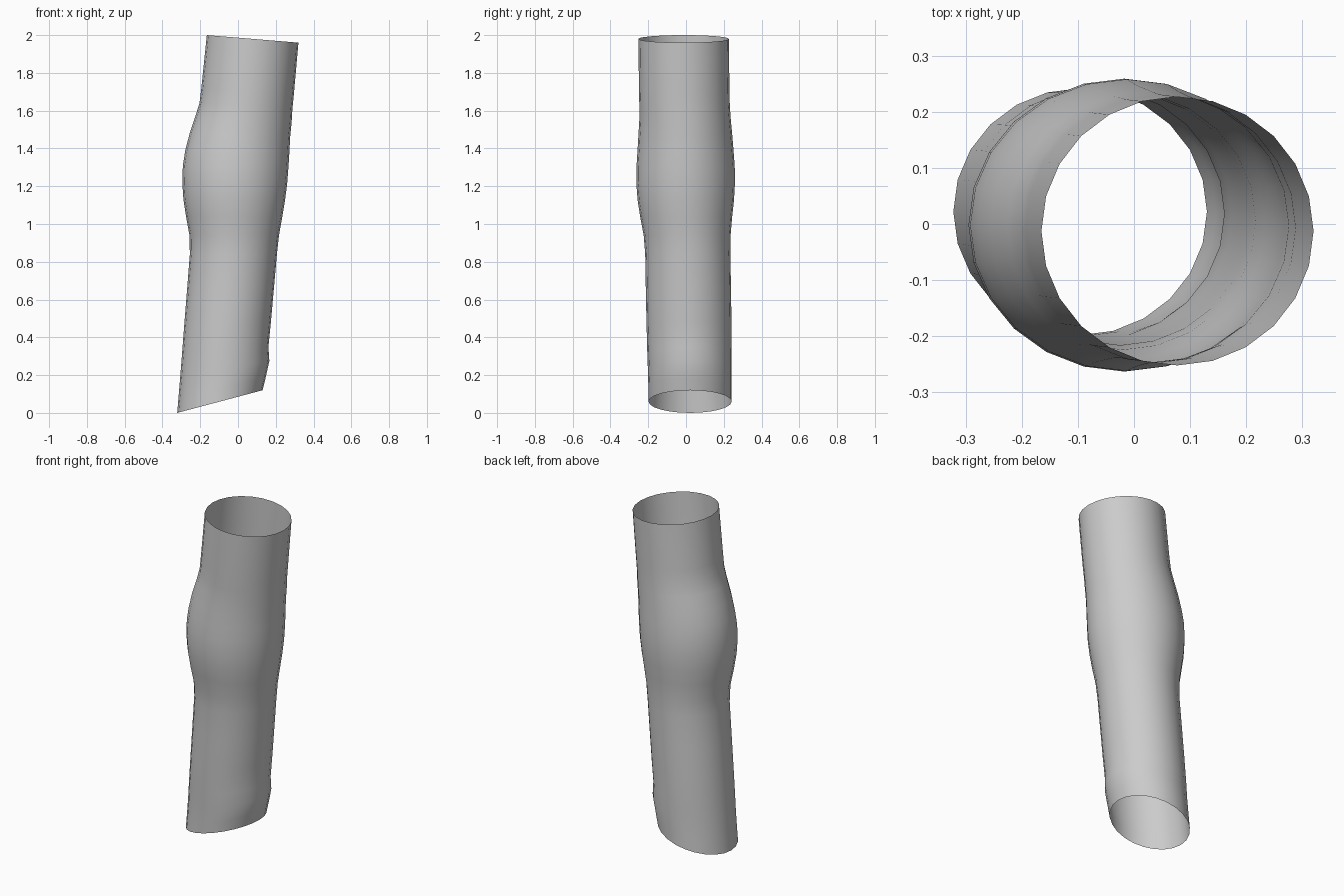
import bpy, bmesh, math

SIDES = 24
# sections: left x, left z, right x, right z, front y, back y
SECTIONS = [
    (-0.322, 0.00, 0.130, 0.12, -0.198, 0.242),
    (-0.315, 0.08, 0.146, 0.185, -0.199, 0.242),
    (-0.306, 0.19, 0.166, 0.275, -0.202, 0.242),
    (-0.298, 0.29, 0.161, 0.35, -0.205, 0.242),
    (-0.285, 0.46, 0.174, 0.48, -0.209, 0.241),
    (-0.269, 0.66, 0.191, 0.67, -0.213, 0.238),
    (-0.255, 0.84, 0.206, 0.84, -0.216, 0.235),
    (-0.257, 0.94, 0.217, 0.94, -0.224, 0.236),
    (-0.275, 1.04, 0.233, 1.03, -0.242, 0.244),
    (-0.289, 1.13, 0.248, 1.12, -0.256, 0.254),
    (-0.295, 1.22, 0.260, 1.21, -0.263, 0.259),
    (-0.292, 1.31, 0.267, 1.30, -0.262, 0.258),
    (-0.279, 1.39, 0.272, 1.38, -0.257, 0.252),
    (-0.256, 1.48, 0.276, 1.46, -0.252, 0.245),
    (-0.226, 1.57, 0.284, 1.54, -0.247, 0.237),
    (-0.204, 1.64, 0.288, 1.61, -0.247, 0.232),
    (-0.194, 1.72, 0.296, 1.69, -0.249, 0.230),
    (-0.165, 2.00, 0.320, 1.96, -0.252, 0.227),
]

# open tapered tube lofted through tilted oval sections
bm = bmesh.new()
rings = []
for xl, zl, xr, zr, y0, y1 in SECTIONS:
    ring = []
    for i in range(SIDES):
        a = 2 * math.pi * i / SIDES
        c, s = math.cos(a), math.sin(a)
        ring.append(bm.verts.new((
            (xl + xr) / 2 + c * (xr - xl) / 2,
            (y0 + y1) / 2 + s * (y1 - y0) / 2,
            (zl + zr) / 2 + c * (zr - zl) / 2)))
    rings.append(ring)
for low, high in zip(rings, rings[1:]):
    for i in range(SIDES):
        j = (i + 1) % SIDES
        bm.faces.new((low[i], low[j], high[j], high[i]))

mesh = bpy.data.meshes.new("bulged_sleeve")
bm.to_mesh(mesh)
bm.free()
sleeve = bpy.data.objects.new("bulged_sleeve", mesh)
bpy.context.collection.objects.link(sleeve)
for p in mesh.polygons:
    p.use_smooth = True
